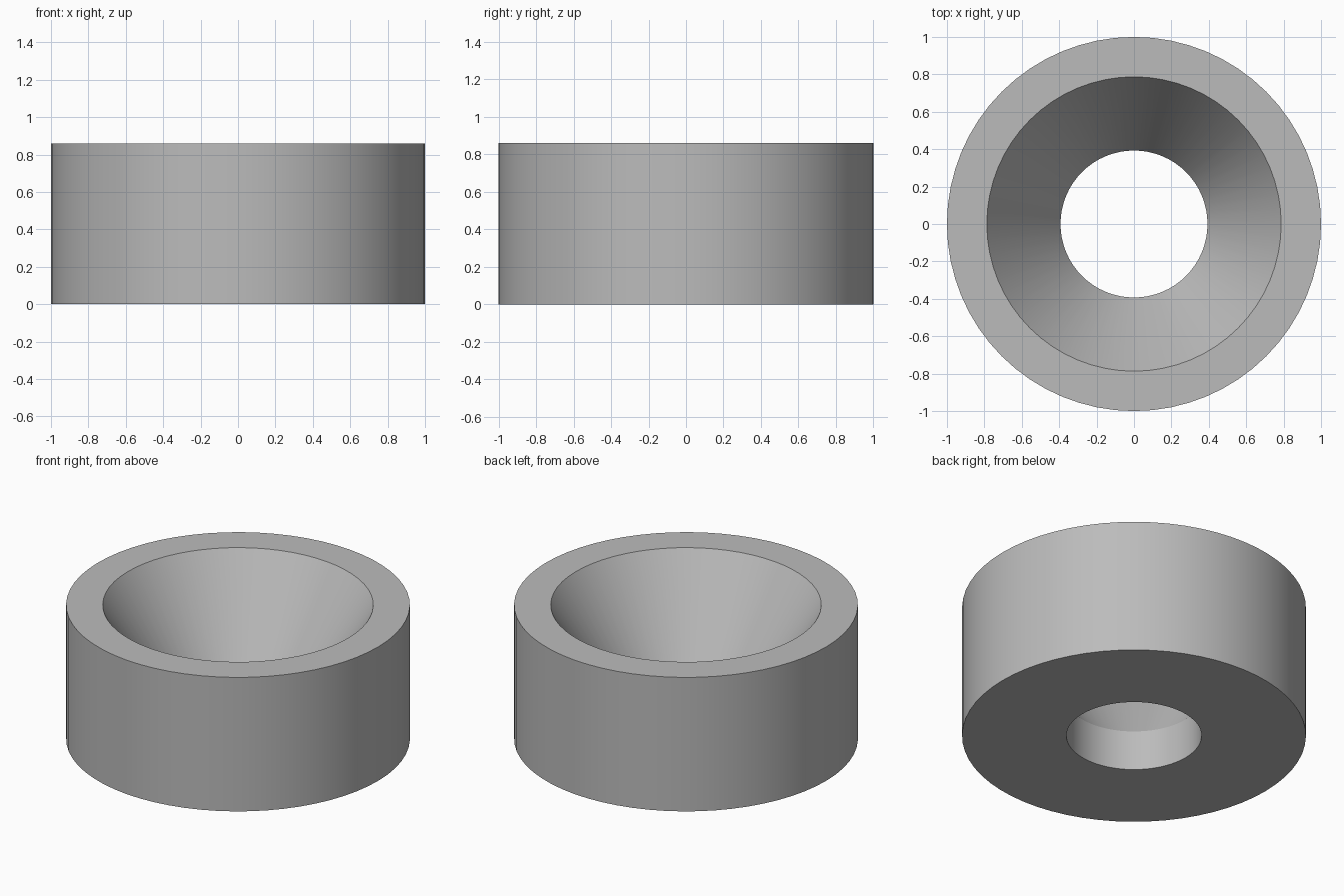
import bpy
import bmesh
from math import cos, sin, tau

cube = bpy.data.objects.get("Cube")
if cube:
    bpy.data.objects.remove(cube, do_unlink=True)

SEGMENTS = 64

# Plain grey material
grey = bpy.data.materials.new("plain grey")
grey.use_nodes = True
colour = (0.50, 0.50, 0.50, 1)
grey.diffuse_color = colour
grey.node_tree.nodes["Principled BSDF"].inputs["Base Color"].default_value = colour


def revolve(name, profile, material):
    """Spin a closed (radius, height) profile around the z axis."""
    bm = bmesh.new()
    rings = [[bm.verts.new((r * cos(tau * i / SEGMENTS), r * sin(tau * i / SEGMENTS), z))
              for i in range(SEGMENTS)] for r, z in profile]
    for k, ring in enumerate(rings):
        after = rings[(k + 1) % len(rings)]
        for i in range(SEGMENTS):
            j = (i + 1) % SEGMENTS
            bm.faces.new((ring[i], ring[j], after[j], after[i]))
    bmesh.ops.recalc_face_normals(bm, faces=bm.faces)
    mesh = bpy.data.meshes.new(name)
    bm.to_mesh(mesh)
    bm.free()
    mesh.materials.append(material)
    obj = bpy.data.objects.new(name, mesh)
    bpy.context.collection.objects.link(obj)
    return obj


# Round collar: outer wall, flat rim, conical seat, straight bore, flat base
collar = revolve("countersunk_collar",
                 [(1, 0), (1, 0.86), (0.787, 0.86), (0.393, 0.256), (0.393, 0)], grey)

# Smooth the round walls and keep the rims crisp
bpy.ops.object.select_all(action="DESELECT")
collar.select_set(True)
bpy.context.view_layer.objects.active = collar
bpy.ops.object.shade_smooth_by_angle(angle=0.5)
